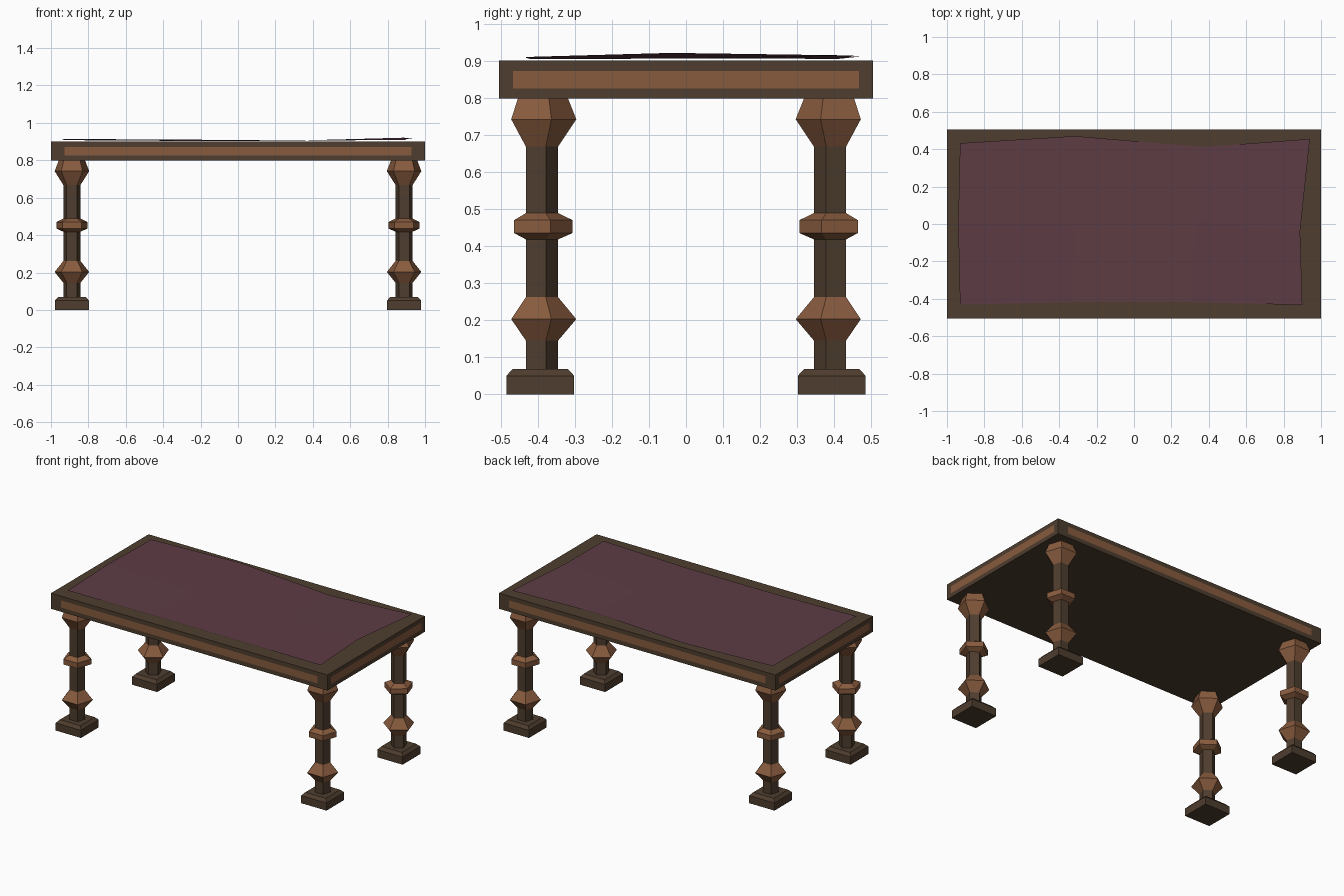
import bpy, bmesh, math

cube = bpy.data.objects.get("Cube")
if cube:
    bpy.data.objects.remove(cube, do_unlink=True)


def linear(c):
    c /= 255
    return c / 12.92 if c <= 0.04045 else ((c + 0.055) / 1.055) ** 2.4


def material(name, r, g, b):
    m = bpy.data.materials.new(name)
    colour = (linear(r), linear(g), linear(b), 1)
    m.use_nodes = True
    m.diffuse_color = colour
    m.node_tree.nodes["Principled BSDF"].inputs["Base Color"].default_value = colour
    return m


dark_wood = material("dark wood", 78, 61, 46)
warm_wood = material("warm wood", 136, 91, 62)
cloth_purple = material("plum cloth", 93, 60, 68)


def finish(bm, name, mats, recalc=True):
    if recalc:
        bmesh.ops.recalc_face_normals(bm, faces=bm.faces)
    mesh = bpy.data.meshes.new(name)
    bm.to_mesh(mesh)
    bm.free()
    for m in mats:
        mesh.materials.append(m)
    obj = bpy.data.objects.new(name, mesh)
    bpy.context.collection.objects.link(obj)
    return obj


def turned(name, profile, sides, start, x, y, mats):
    """Stack polygon rings of (radius, z, material of the band above)."""
    bm = bmesh.new()
    rings = []
    for radius, z, _ in profile:
        angles = [start + math.tau * k / sides for k in range(sides)]
        rings.append([bm.verts.new((x + radius * math.cos(a), y + radius * math.sin(a), z))
                      for a in angles])
    for (low, high), (_, _, mat) in zip(zip(rings, rings[1:]), profile):
        for k in range(sides):
            n = (k + 1) % sides
            bm.faces.new((low[k], low[n], high[n], high[k])).material_index = mat
    bm.faces.new(rings[0][::-1])
    bm.faces.new(rings[-1])
    return finish(bm, name, mats)


# Table slab with a warm panel inlaid in each side
TOP, BOTTOM = 0.9, 0.798
bm = bmesh.new()
bmesh.ops.create_cube(bm, size=2)
sides = [f for f in bm.faces if abs(f.normal.z) < 0.5]
bmesh.ops.inset_individual(bm, faces=sides, thickness=0.1)
for f in sides:
    f.material_index = 1
    along = 1 if abs(f.normal.x) > 0.5 else 0
    for v in f.verts:
        v.co[along] = math.copysign(0.927, v.co[along])
        v.co.z = math.copysign(0.46, v.co.z)
for v in bm.verts:
    v.co.y *= 0.504
    v.co.z = (TOP + BOTTOM) / 2 + v.co.z * (TOP - BOTTOM) / 2
finish(bm, "table_top", [dark_wood, warm_wood])

# Five-sided turned legs on square feet
SHAFT, BULGE, RING = 0.048, 0.097, 0.087
leg_profile = [
    (SHAFT, 0.06, 0),
    (SHAFT, 0.145, 1), (BULGE, 0.203, 1), (SHAFT, 0.262, 0),
    (SHAFT, 0.418, 1), (RING, 0.435, 1), (RING, 0.47, 1), (SHAFT, 0.489, 0),
    (SHAFT, 0.668, 1), (BULGE, 0.742, 1), (0.074, 0.8, 1),
]
HALF = math.sqrt(2)
foot_profile = [(0.0915 * HALF, 0, 0), (0.0915 * HALF, 0.05, 0), (0.074 * HALF, 0.069, 0)]
for side, sx in (("left", 1), ("right", -1)):
    for end, sy in (("front", -1), ("back", 1)):
        x, y = sx * 0.888, sy * 0.393
        turned(f"{end}_{side}_leg", leg_profile, 5, -sy * math.pi / 2, x, y,
               [dark_wood, warm_wood])
        turned(f"{end}_{side}_foot", foot_profile, 4, math.pi / 4, x, y, [dark_wood])

# Rumpled cloth lying on the slab
cloth_rows = [
    [(-0.93, -0.432, 0.908), (-0.33, -0.418, 0.904), (0.3, -0.418, 0.904), (0.9, -0.433, 0.91)],
    [(-0.94, 0.0, 0.914), (-0.32, -0.01, 0.907), (0.33, 0.02, 0.906), (0.888, -0.04, 0.921)],
    [(-0.93, 0.432, 0.912), (-0.315, 0.47, 0.911), (0.375, 0.412, 0.905), (0.94, 0.455, 0.914)],
]
bm = bmesh.new()
grid = [[bm.verts.new(p) for p in row] for row in cloth_rows]
for near, far in zip(grid, grid[1:]):
    for i in range(len(near) - 1):
        bm.faces.new((near[i], near[i + 1], far[i + 1], far[i]))
finish(bm, "table_cloth", [cloth_purple], recalc=False)
